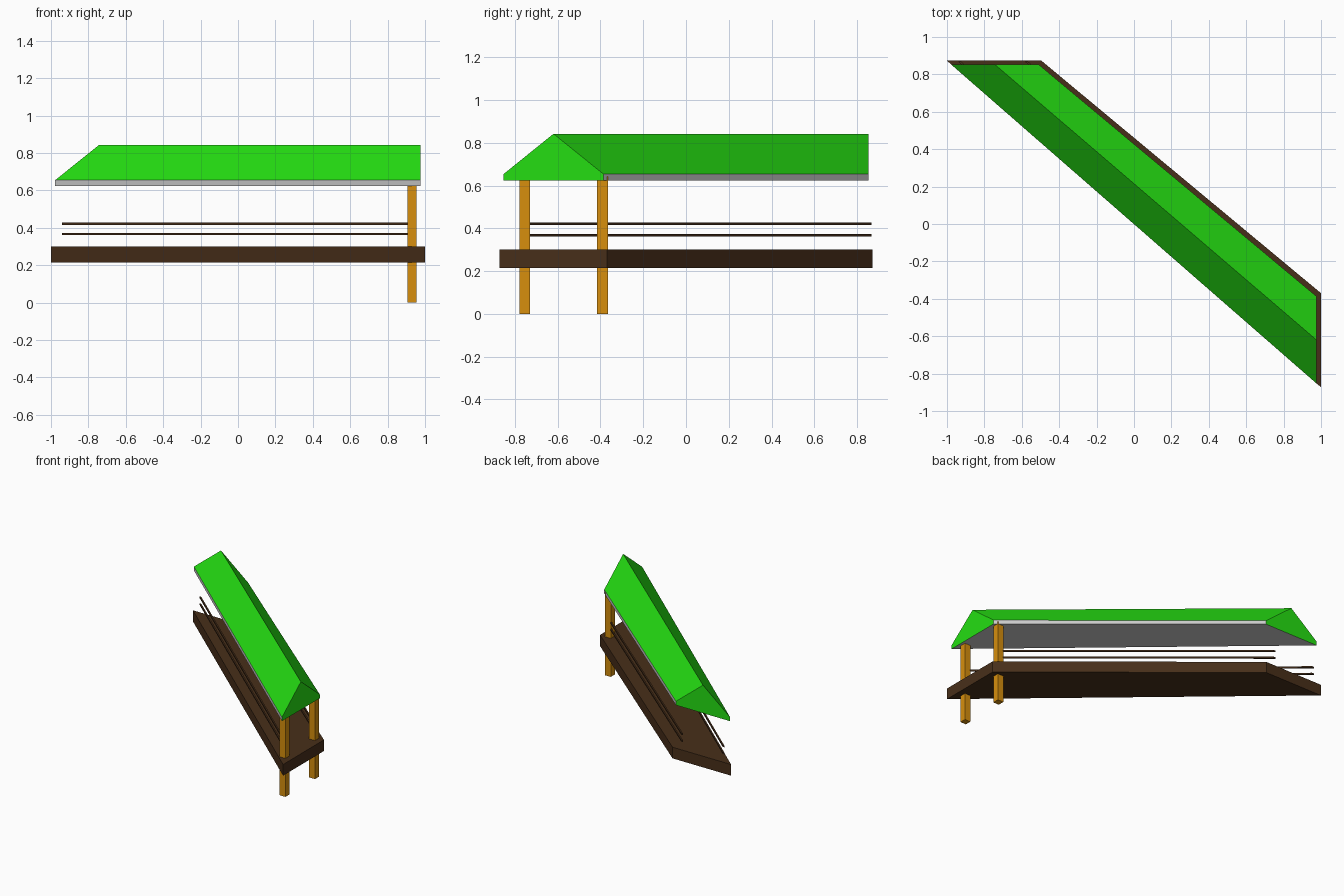
import bpy, bmesh

if "Cube" in bpy.data.objects:
    bpy.data.objects.remove(bpy.data.objects["Cube"])

def material(name, rgb):
    m = bpy.data.materials.new(name)
    m.diffuse_color = (*rgb, 1)
    m.use_nodes = True
    m.node_tree.nodes["Principled BSDF"].inputs["Base Color"].default_value = m.diffuse_color
    return m

green = material("roof green", (0.018, 0.73, 0.006))
grey = material("eave grey", (0.7, 0.7, 0.7))
brown = material("dark wood", (0.064, 0.028, 0.01))
orange = material("post wood", (0.68, 0.275, 0.004))

def loft(name, start, end, mats, side_mats=None):
    """Closed solid between two matching end profiles."""
    bm = bmesh.new()
    a = [bm.verts.new(p) for p in start]
    b = [bm.verts.new(p) for p in end]
    n = len(a)
    bm.faces.new(a)
    bm.faces.new(b[::-1])
    for i in range(n):
        j = (i + 1) % n
        f = bm.faces.new((a[i], b[i], b[j], a[j]))
        f.material_index = side_mats[i] if side_mats else 0
    bmesh.ops.recalc_face_normals(bm, faces=bm.faces)
    me = bpy.data.meshes.new(name)
    bm.to_mesh(me)
    bm.free()
    for m in mats:
        me.materials.append(m)
    ob = bpy.data.objects.new(name, me)
    bpy.context.collection.objects.link(ob)
    return ob

# Deck: runs diagonally from the back left end to the right end
Z0, Z1 = 0.213, 0.30
loft("deck",
     [(-1, 0.873, Z0), (-0.495, 0.873, Z0), (-0.495, 0.873, Z1), (-1, 0.873, Z1)],
     [(1, -0.873, Z0), (1, -0.37, Z0), (1, -0.37, Z1), (1, -0.873, Z1)], [brown])

# Roof: green slopes and gables, grey eaves and underside
profile = [(0, 0.624), (1, 0.624), (1, 0.654), (0.5, 0.842), (0, 0.654)]
loft("roof",
     [(-0.978 + 0.468 * t, 0.853, z) for t, z in profile],
     [(0.976, -0.853 + 0.466 * t, z) for t, z in profile],
     [green, grey], [1, 1, 0, 0, 1])

# Posts at the right end
R = 0.025
for label, y, top in (("front", -0.755, 0.63), ("back", -0.391, 0.642)):
    ring = [(0.93 + sx * R, y + sy * R) for sx, sy in ((-1, -1), (1, -1), (1, 1), (-1, 1))]
    loft(label + "_post", [(*p, 0) for p in ring], [(*p, top) for p in ring], [orange])

# Handrails: two along each long side
W, H = 0.008, 0.006
for label, (x0, y0), (x1, y1) in (("front", (-0.932, 0.868), (0.93, -0.755)),
                                  ("back", (-0.575, 0.868), (0.93, -0.391))):
    for level, z in (("lower", 0.367), ("upper", 0.421)):
        q = ((-W, -H), (W, -H), (W, H), (-W, H))
        loft(f"{label}_{level}_rail",
             [(x0 + d, y0, z + h) for d, h in q],
             [(x1 + d, y1, z + h) for d, h in q], [brown])
